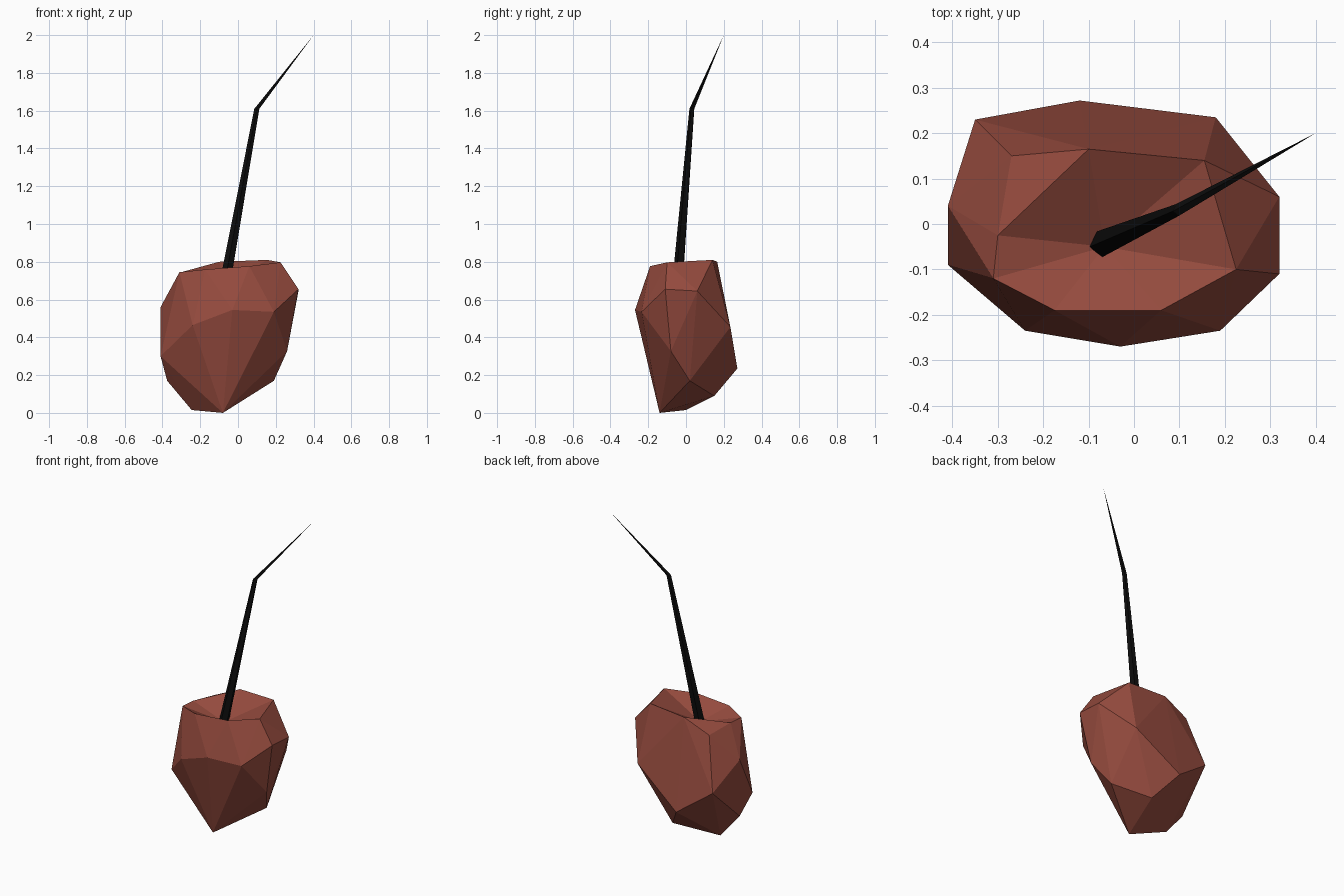
import bpy, bmesh, math
from mathutils import Vector

if "Cube" in bpy.data.objects:
    bpy.data.objects.remove(bpy.data.objects["Cube"])


def make_object(name, bm, color):
    bmesh.ops.recalc_face_normals(bm, faces=bm.faces[:])
    mesh = bpy.data.meshes.new(name)
    bm.to_mesh(mesh)
    bm.free()
    mat = bpy.data.materials.new(name + "_color")
    mat.diffuse_color = color
    mat.use_nodes = True
    mat.node_tree.nodes["Principled BSDF"].inputs["Base Color"].default_value = mat.diffuse_color
    mesh.materials.append(mat)
    obj = bpy.data.objects.new(name, mesh)
    bpy.context.collection.objects.link(obj)
    return obj


# Fruit body: faceted hull with a dented top
rim = [(-.10, .165, .80), (.155, .14, .81), (.225, -.10, .797), (.06, -.19, .777),
       (-.175, -.19, .759), (-.31, -.12, .745), (-.30, -.025, .745)]
shoulder = [(-.27, .15, .723)]
middle = [(-.35, .23, .40), (-.12, .272, .235), (.18, .235, .455), (.32, .06, .645),
          (.32, -.11, .655), (.19, -.235, .535), (-.03, -.27, .545),
          (-.24, -.235, .465), (-.41, -.09, .30), (-.41, .04, .56)]
bottom = [(-.08, -.14, 0), (-.245, 0, .015), (-.375, -.01, .17), (-.01, .15, .09),
          (.19, .02, .17), (.26, -.08, .327)]

bm = bmesh.new()
rim_verts = {bm.verts.new(p) for p in rim}
for p in shoulder + middle + bottom:
    bm.verts.new(p)
bmesh.ops.convex_hull(bm, input=bm.verts[:])
lid = [f for f in bm.faces if all(v in rim_verts for v in f.verts)]
bmesh.ops.delete(bm, geom=lid, context='FACES')
edges = [e for e in bm.edges if e.is_boundary]
dent = bm.verts.new((-.065, -.05, .68))
for e in edges:
    bm.faces.new((e.verts[0], e.verts[1], dent))
make_object("fruit_body", bm, (.30, .07, .048, 1))

# Stem: tapering five-sided stalk with a kink and a pointed tip
bm = bmesh.new()
rings = []
for center, radius in [((-.075, -.046, .65), .031), ((.10, .032, 1.61), .014)]:
    rings.append([bm.verts.new(Vector(center) + radius * Vector((math.cos(a), math.sin(a), 0)))
                  for a in (math.radians(194 + 72 * i) for i in range(5))])
tip = bm.verts.new((.40, .20, 2))
bm.faces.new(rings[0])
for i in range(5):
    j = (i + 1) % 5
    bm.faces.new((rings[0][i], rings[0][j], rings[1][j], rings[1][i]))
    bm.faces.new((rings[1][i], rings[1][j], tip))
make_object("stem", bm, (.004, .004, .004, 1))
